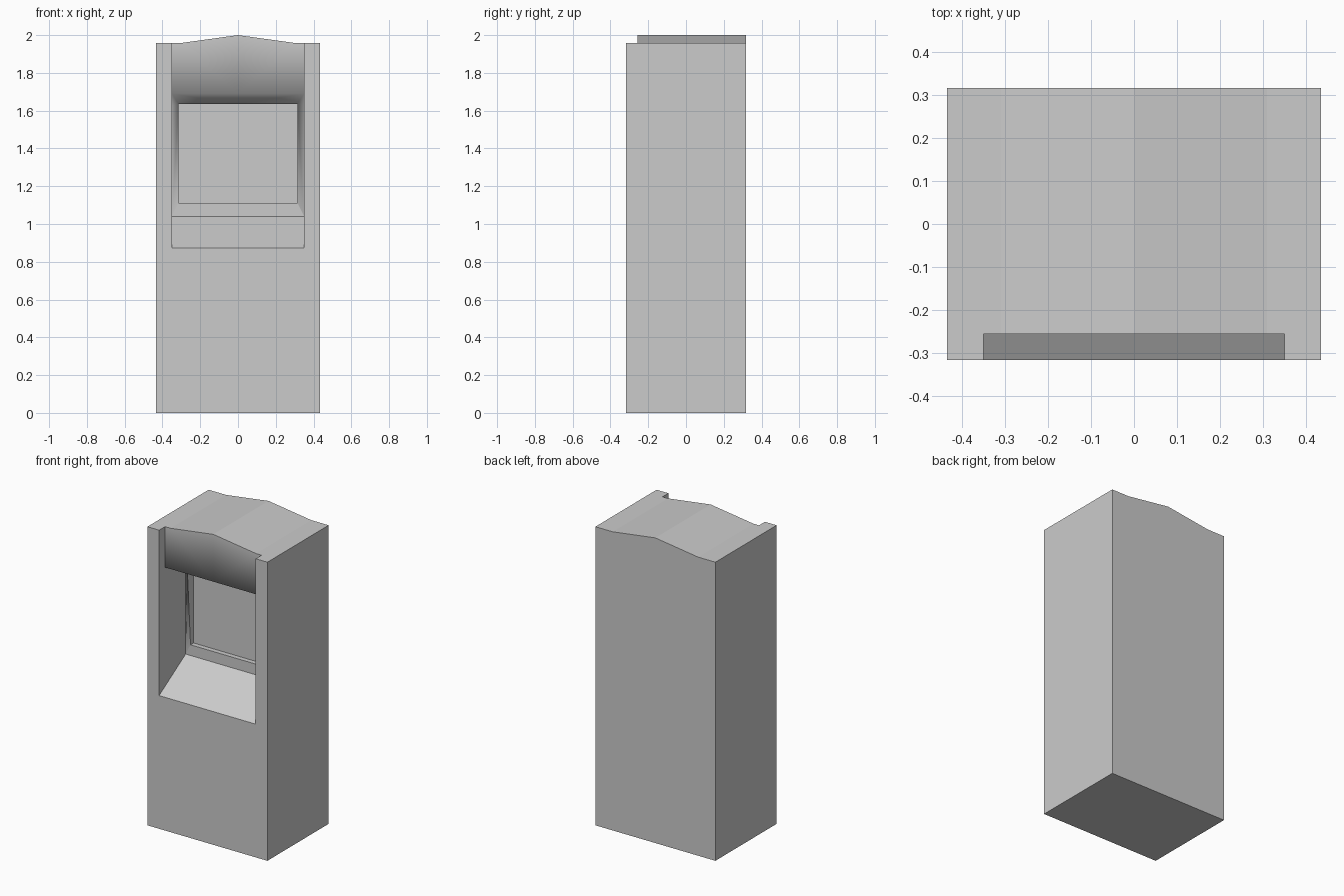
import bpy, bmesh

cube = bpy.data.objects.get("Cube")
if cube:
    bpy.data.objects.remove(cube)

# Half widths: cabinet, alcove, screen, roof break
W, A, S, B = 0.435, 0.35, 0.315, 0.31
# Depths: front, back, hood, alcove back, screen, screen top lip
F, K, H, M, D, T = -0.317, 0.317, -0.256, -0.042, -0.01, -0.076
# Heights: eaves, ridge, ledge front and back, hood lip, screen bottom and top
E, R, L0, L1, LIP, S0, S1 = 1.957, 2.0, 0.873, 1.04, 1.69, 1.11, 1.635
C = 1.625

grey = bpy.data.materials.new("cabinet grey")
grey.use_nodes = True
colour = (0.6, 0.6, 0.6, 1)
grey.diffuse_color = colour
grey.node_tree.nodes["Principled BSDF"].inputs["Base Color"].default_value = colour


def build(name, flat, smooth=()):
    """Half-model panels, mirrored across x; soft panels blend with each other."""
    bm = bmesh.new()
    for panels, soft in ((flat, False), (smooth, True)):
        for panel in panels:
            for side in (1, -1):
                face = bm.faces.new([bm.verts.new((side * x, y, z)) for x, y, z in panel])
                face.smooth = soft
                if side < 0:
                    face.normal_flip()
    bmesh.ops.remove_doubles(bm, verts=bm.verts, dist=0.0001)
    if len(bm.faces) > 2:
        bmesh.ops.recalc_face_normals(bm, faces=bm.faces)
    for edge in bm.edges:
        edge.smooth = all(f.smooth for f in edge.link_faces)
    mesh = bpy.data.meshes.new(name)
    bm.to_mesh(mesh)
    bm.free()
    mesh.materials.append(grey)
    obj = bpy.data.objects.new(name, mesh)
    bpy.context.collection.objects.link(obj)
    return obj


# Outer shell
shell = [
    [(W, F, 0), (W, K, 0), (W, K, E), (W, F, E)],
    [(0, K, 0), (W, K, 0), (W, K, E), (B, K, E), (0, K, R)],
    [(0, F, 0), (W, F, 0), (W, K, 0), (0, K, 0)],
    [(0, F, 0), (W, F, 0), (W, F, E), (A, F, E), (A, F, L0), (0, F, L0)],
    [(W, F, E), (W, K, E), (B, K, E), (B, H, E), (A, H, E), (A, F, E)],
    [(B, H, E), (B, K, E), (0, K, R), (0, H, R)],
]
# Alcove side wall, sloping ledge and lower frame
alcove = [
    [(A, F, L0), (A, M, L1), (A, M, C), (A, H, LIP), (A, H, E), (A, F, E)],
    [(0, F, L0), (A, F, L0), (A, M, L1), (0, M, L1)],
    [(0, M, L1), (A, M, L1), (S, M, S0), (0, M, S0)],
]
# Walls of the screen recess
recess = [
    [(S, M, S0), (S, D, S0), (S, D, S1), (S, T, S1)],
    [(0, M, S0), (S, M, S0), (S, D, S0), (0, D, S0)],
    [(0, T, S1), (S, T, S1), (S, D, S1), (0, D, S1)],
]
# Hood front, hood underside and side frame share soft shading
hood = [
    [(0, H, R), (B, H, E), (A, H, E), (A, H, LIP), (0, H, LIP)],
    [(0, H, LIP), (A, H, LIP), (A, M, C), (S, T, S1), (0, T, S1)],
    [(A, M, L1), (S, M, S0), (S, T, S1), (A, M, C)],
]
build("cabinet", shell + alcove + recess, hood)
build("screen", [[(0, D, S0), (S, D, S0), (S, D, S1), (0, D, S1)]])
